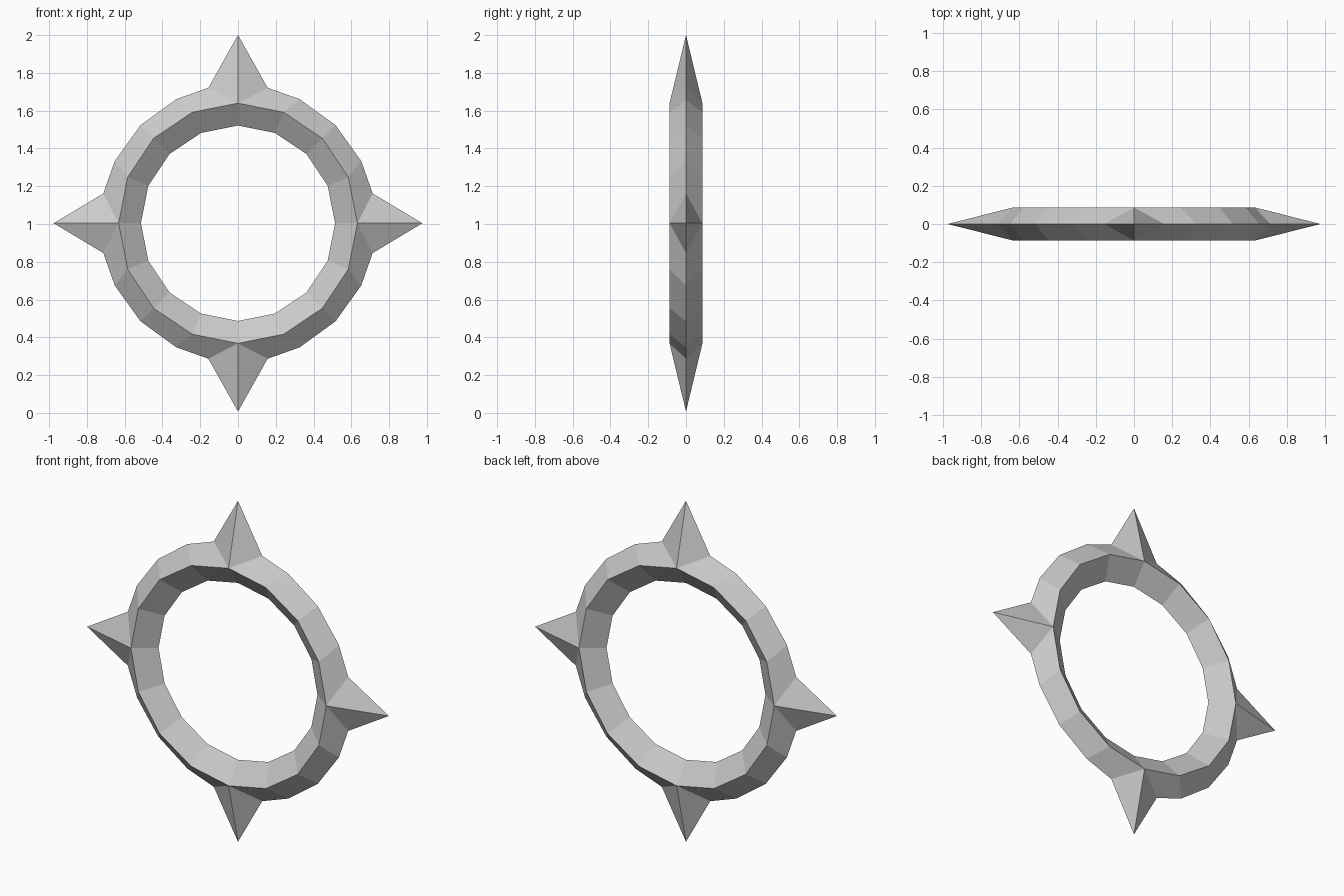
import bpy, bmesh
from math import sin, cos, radians

if "Cube" in bpy.data.objects:
    bpy.data.objects.remove(bpy.data.objects["Cube"])

CENTRE_Z = 1.004
HALF_DEPTH = 0.087
STRETCH_Z = 1.006          # ring is very slightly taller than wide

bm = bmesh.new()


def ring_point(radius, degrees, y=0.0, r_z=None):
    a = radians(degrees)
    return bm.verts.new((radius * sin(a), y,
                         CENTRE_Z + (r_z or radius * STRETCH_Z) * cos(a)))


# 16-sided inner edge and front/back ridges of the diamond cross-section
inner = [ring_point(0.514, 22.5 * i) for i in range(16)]
ridges = [[ring_point(0.632, 22.5 * i, y) for i in range(16)]
          for y in (-HALF_DEPTH, HALF_DEPTH)]

# Outer edge: a spike tip and five rim points in each quarter
outer = []
for q in range(4):
    tip = ring_point(0.976, 90 * q, r_z=0.997)
    rim = [ring_point(0.73, 90 * q + d) for d in (12.4, 26.6, 45, 63.4, 77.6)]
    outer.append([tip] + rim)

# Faces, front and back
for ridge in ridges:
    for i in range(16):
        j = (i + 1) % 16
        bm.faces.new((inner[i], inner[j], ridge[j], ridge[i]))
    for q in range(4):
        o = outer[q]
        r = [ridge[(4 * q + k) % 16] for k in range(5)]
        bm.faces.new((r[0], o[0], o[1]))                       # spike side
        for k in range(4):
            bm.faces.new((r[k], o[k + 1], o[k + 2], r[k + 1]))  # rim
        bm.faces.new((r[4], o[5], outer[(q + 1) % 4][0]))      # next spike side

bmesh.ops.recalc_face_normals(bm, faces=bm.faces[:])
mesh = bpy.data.meshes.new("spiked_ring")
bm.to_mesh(mesh)
bm.free()
bpy.context.collection.objects.link(bpy.data.objects.new("spiked_ring", mesh))
